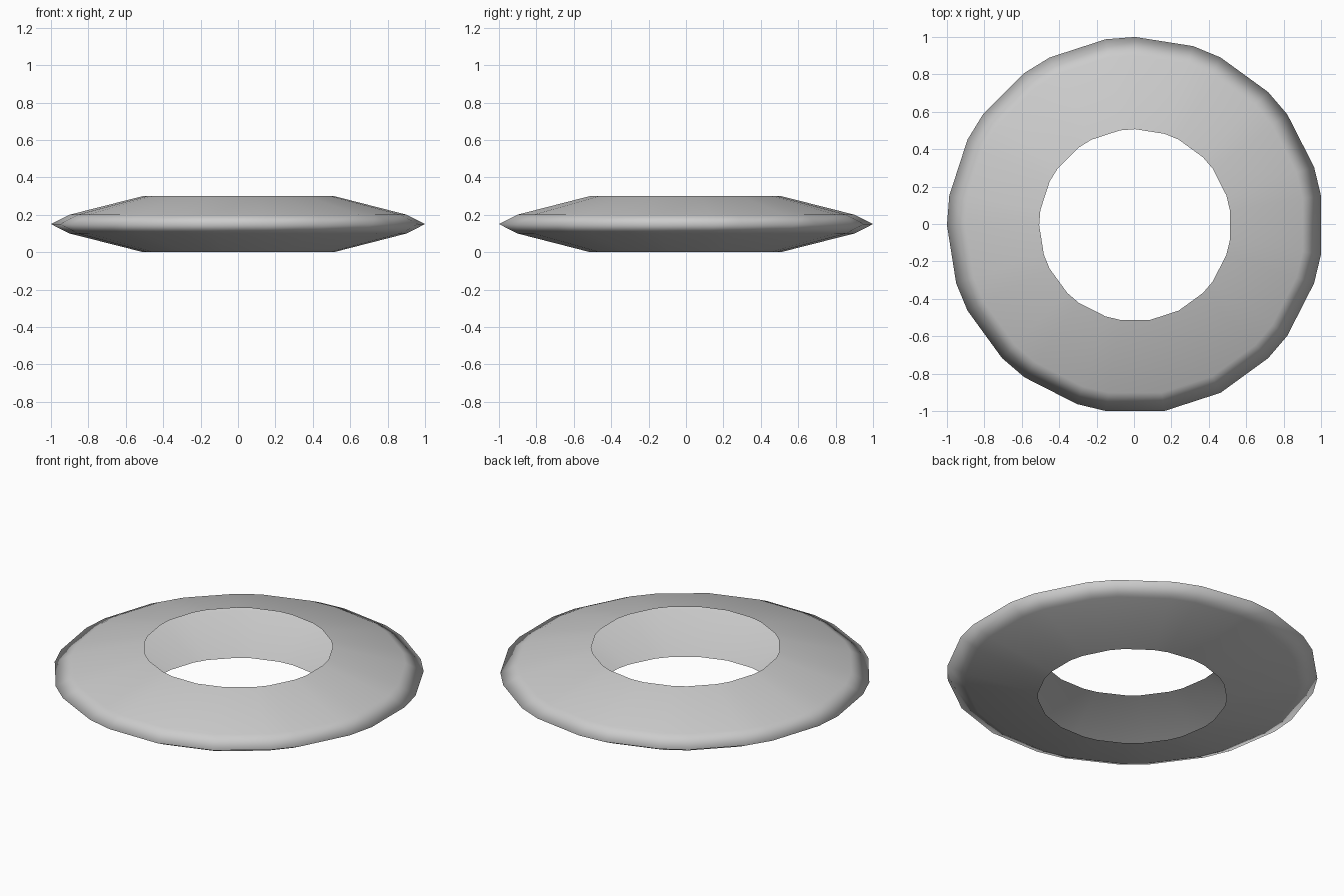
import bpy, bmesh
from math import cos, sin, radians

if "Cube" in bpy.data.objects:
    bpy.data.objects.remove(bpy.data.objects["Cube"])

# Half cross-section of the open lens-shaped shell: (radius, height)
PROFILE = [(0.513, 0.30), (0.907, 0.20), (1.006, 0.15), (0.907, 0.10), (0.513, 0.0)]

# Uneven facets: steps of 18 and 9 degrees, clockwise from the back
STEPS = [18, 9] * 5 + [18, 18] + [18, 9] * 7
angles, a = [], 90
for step in STEPS:
    angles.append(radians(a))
    a -= step

# Hollow ring shell, open at the centre hole
bm = bmesh.new()
rings = [[bm.verts.new((r * cos(t) + 0.006, r * sin(t) - 0.006, z)) for t in angles]
         for r, z in PROFILE]
n = len(angles)
for top, low in zip(rings, rings[1:]):
    for i in range(n):
        j = (i + 1) % n
        bm.faces.new((top[i], top[j], low[j], low[i])).smooth = True
bm.normal_update()

mesh = bpy.data.meshes.new("ring_shell")
bm.to_mesh(mesh)
bm.free()
ring = bpy.data.objects.new("ring_shell", mesh)
bpy.context.collection.objects.link(ring)
